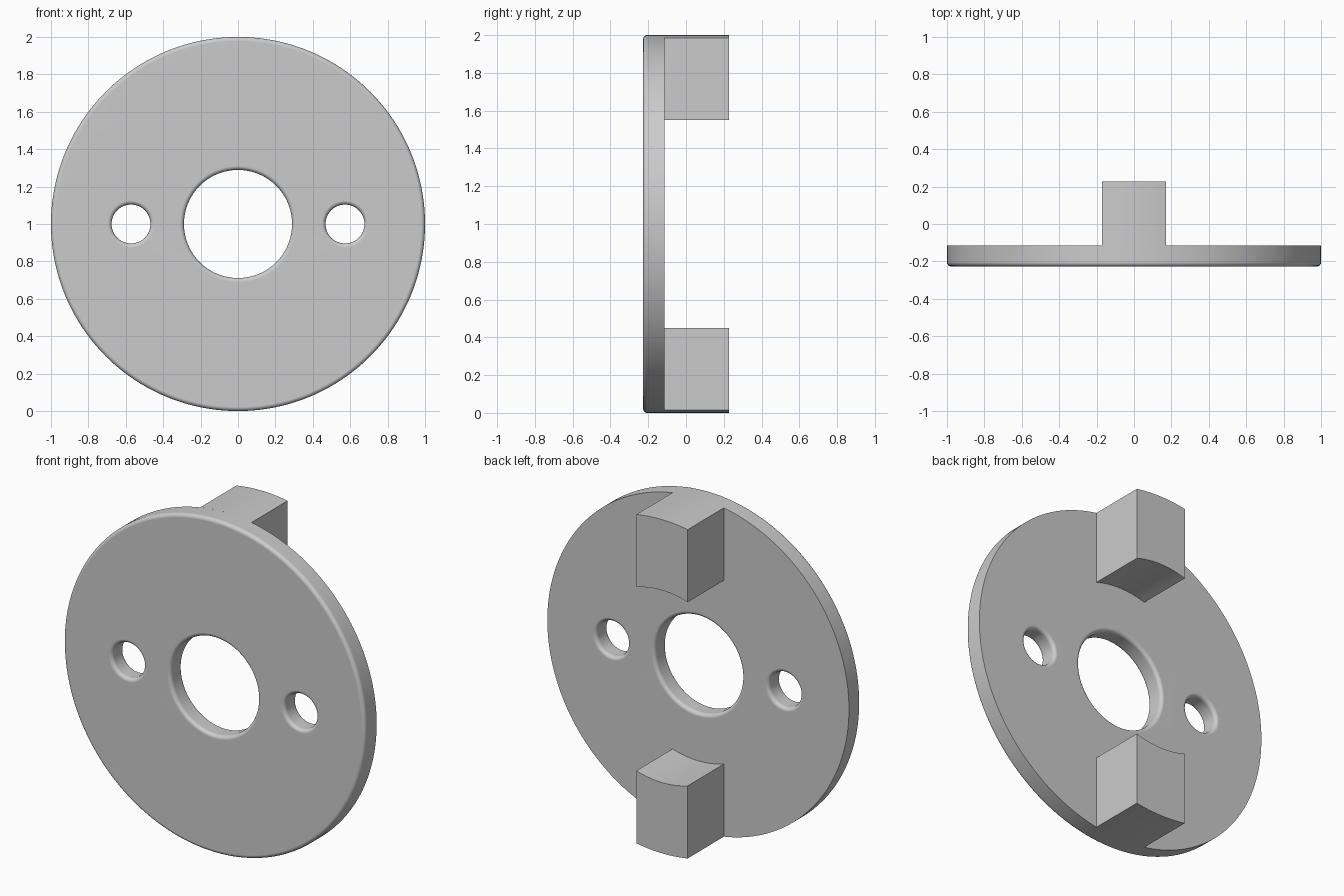
import bpy, bmesh
from math import sin, cos, pi, asin, sqrt

if "Cube" in bpy.data.objects:
    bpy.data.objects.remove(bpy.data.objects["Cube"])

FRONT, BACK, TIP = -0.227, -0.115, 0.227
FILLET, STEPS = 0.022, 6

grey = bpy.data.materials.new("plain grey")
grey.use_nodes = True
colour = (0.6, 0.6, 0.6, 1)
grey.diffuse_color = colour
grey.node_tree.nodes["Principled BSDF"].inputs["Base Color"].default_value = colour


def finish(bm, name):
    bmesh.ops.recalc_face_normals(bm, faces=bm.faces[:])
    mesh = bpy.data.meshes.new(name)
    bm.to_mesh(mesh)
    bm.free()
    obj = bpy.data.objects.new(name, mesh)
    bpy.context.collection.objects.link(obj)
    mesh.materials.append(grey)
    bpy.ops.object.select_all(action="DESELECT")
    bpy.context.view_layer.objects.active = obj
    obj.select_set(True)
    bpy.ops.object.shade_smooth_by_angle(angle=pi / 6)
    normals = obj.modifiers.new("weighted normals", "WEIGHTED_NORMAL")
    normals.keep_sharp = True
    return obj


def wall(bm, cx, profile, count):
    """Sweep a (radius, y) profile round a y axis; return the end edge loops."""
    rings = [[bm.verts.new((cx + r * sin(2 * pi * i / count), y,
                            1 + r * cos(2 * pi * i / count)))
              for i in range(count)] for r, y in profile]
    for a, b in zip(rings, rings[1:]):
        for i in range(count):
            j = (i + 1) % count
            bm.faces.new((a[i], a[j], b[j], b[i]))
    return [[bm.edges.get((ring[i - 1], ring[i])) for i in range(count)]
            for ring in (rings[0], rings[-1])]


def rounding(radius, face_y, side, inward):
    """Quarter-round from the flat face to the wall."""
    return [(radius + inward * FILLET * (1 - sin(t)),
             face_y + side * FILLET * (1 - cos(t)))
            for t in (k * pi / 2 / STEPS for k in range(STEPS + 1))]


# Disc with a rounded front rim, a bore and two rounded bolt holes
bm = bmesh.new()
loops = [wall(bm, 0, rounding(1, FRONT, 1, -1) + [(1, BACK)], 160)]
for cx, radius, count in ((0, 0.289, 96), (-0.572, 0.104, 64), (0.572, 0.104, 64)):
    profile = rounding(radius, FRONT, 1, 1) + rounding(radius, BACK, -1, 1)[::-1]
    loops.append(wall(bm, cx, profile, count))
for end in (0, 1):
    edges = [e for pair in loops for e in pair[end]]
    bmesh.ops.triangle_fill(bm, use_beauty=True, use_dissolve=False, edges=edges)
finish(bm, "disc")

# Drive tabs: arc-sided blocks rising from the back of the disc
HALF, INNER = 0.17, 0.576
for name, sign in (("upper_tab", 1), ("lower_tab", -1)):
    bm = bmesh.new()
    xs = [HALF * (k / 8 - 1) for k in range(17)]
    outline = [(x, sqrt(1 - x * x)) for x in xs]
    outline += [(x, sqrt(INNER ** 2 - x * x)) for x in reversed(xs)]
    base = bm.faces.new([bm.verts.new((x, BACK, 1 + sign * z)) for x, z in outline])
    grown = bmesh.ops.extrude_face_region(bm, geom=[base], use_keep_orig=True)
    verts = [g for g in grown["geom"] if isinstance(g, bmesh.types.BMVert)]
    bmesh.ops.translate(bm, verts=verts, vec=(0, TIP - BACK, 0))
    finish(bm, name)
